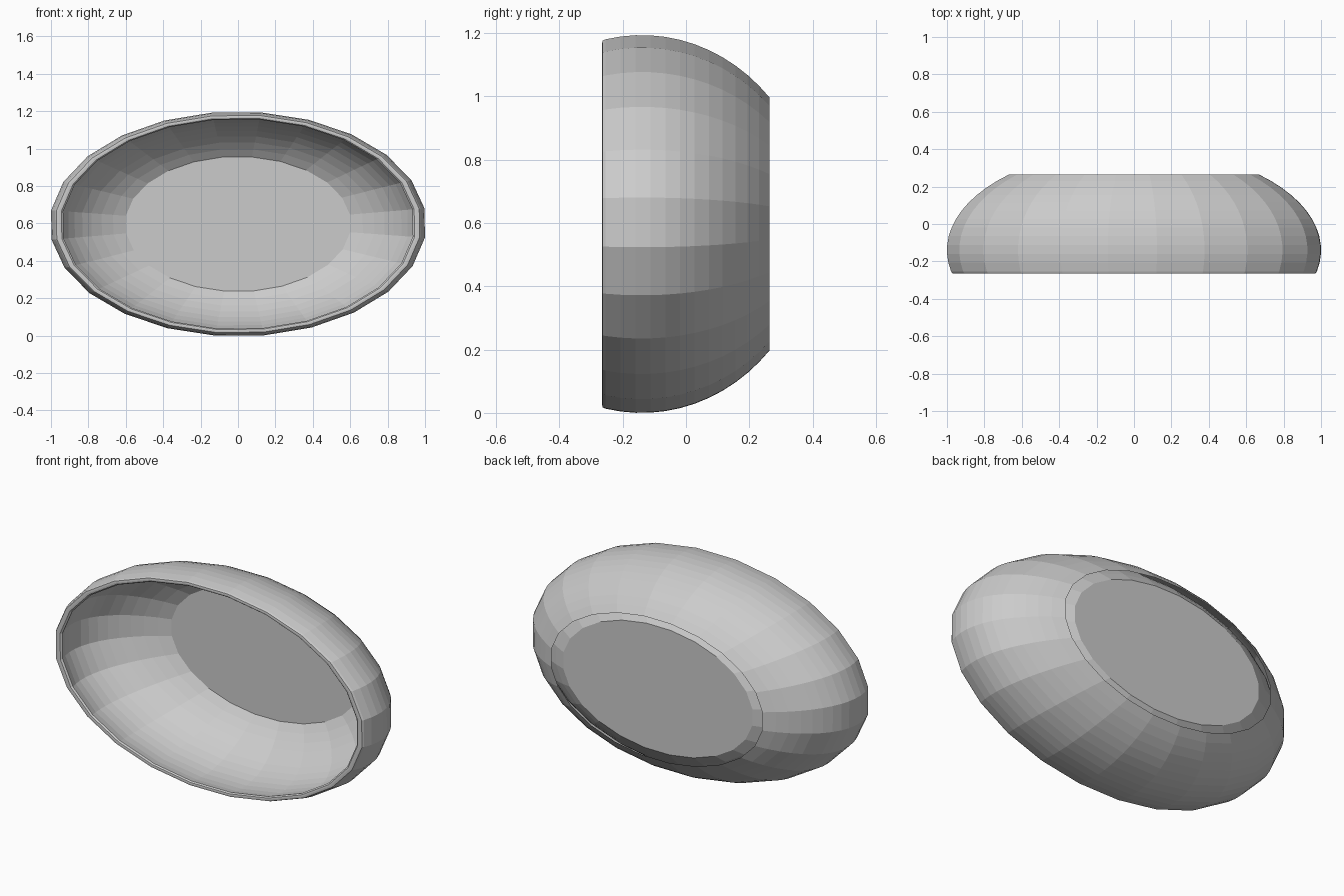
import bpy, bmesh, math

if "Cube" in bpy.data.objects:
    bpy.data.objects.remove(bpy.data.objects["Cube"])

SIDES = 24
RX, RZ, CZ = 1.0, 0.597, 0.597      # half width, half height, centre height
YC = -0.14                          # depth of the widest section
FRONT, BACK, FLOOR = -0.264, 0.264, 0.255
OUT_DEPTH, IN_DEPTH, IN_SCALE = 0.544, 0.506, 0.96


def shell(y0, y1, depth, scale, steps):
    """Profile points (scale, y) along an elliptical wall."""
    a0, a1 = math.asin((y0 - YC) / depth), math.asin((y1 - YC) / depth)
    angles = [a0 + (a1 - a0) * i / steps for i in range(steps + 1)]
    return [(scale * math.cos(a), YC + depth * math.sin(a)) for a in angles]


# Wall profile: outer wall from the open back edge, rounded lip, inner wall to the floor
profile = shell(BACK, -0.254, OUT_DEPTH, 1.0, 12)
profile += [(0.971, FRONT), (0.957, FRONT - 0.001), (0.944, FRONT)]
profile += shell(-0.256, FLOOR, IN_DEPTH, IN_SCALE, 12)

# Oval bowl lying on its side, opening towards the front
bm = bmesh.new()
k = 1 / math.cos(math.radians(7))
rings = []
for s, y in profile:
    ring = []
    for i in range(SIDES):
        a = math.radians(8 + 15 * i)
        ring.append(bm.verts.new((RX * k * s * math.cos(a), y,
                                  CZ + RZ * k * s * math.sin(a))))
    rings.append(ring)
for r0, r1 in zip(rings, rings[1:]):
    for i in range(SIDES):
        j = (i + 1) % SIDES
        bm.faces.new((r0[i], r0[j], r1[j], r1[i]))
bm.faces.new(rings[-1])             # flat floor
bmesh.ops.recalc_face_normals(bm, faces=bm.faces)

mesh = bpy.data.meshes.new("oval_bowl")
bm.to_mesh(mesh)
bm.free()
bowl = bpy.data.objects.new("oval_bowl", mesh)
bpy.context.collection.objects.link(bowl)
